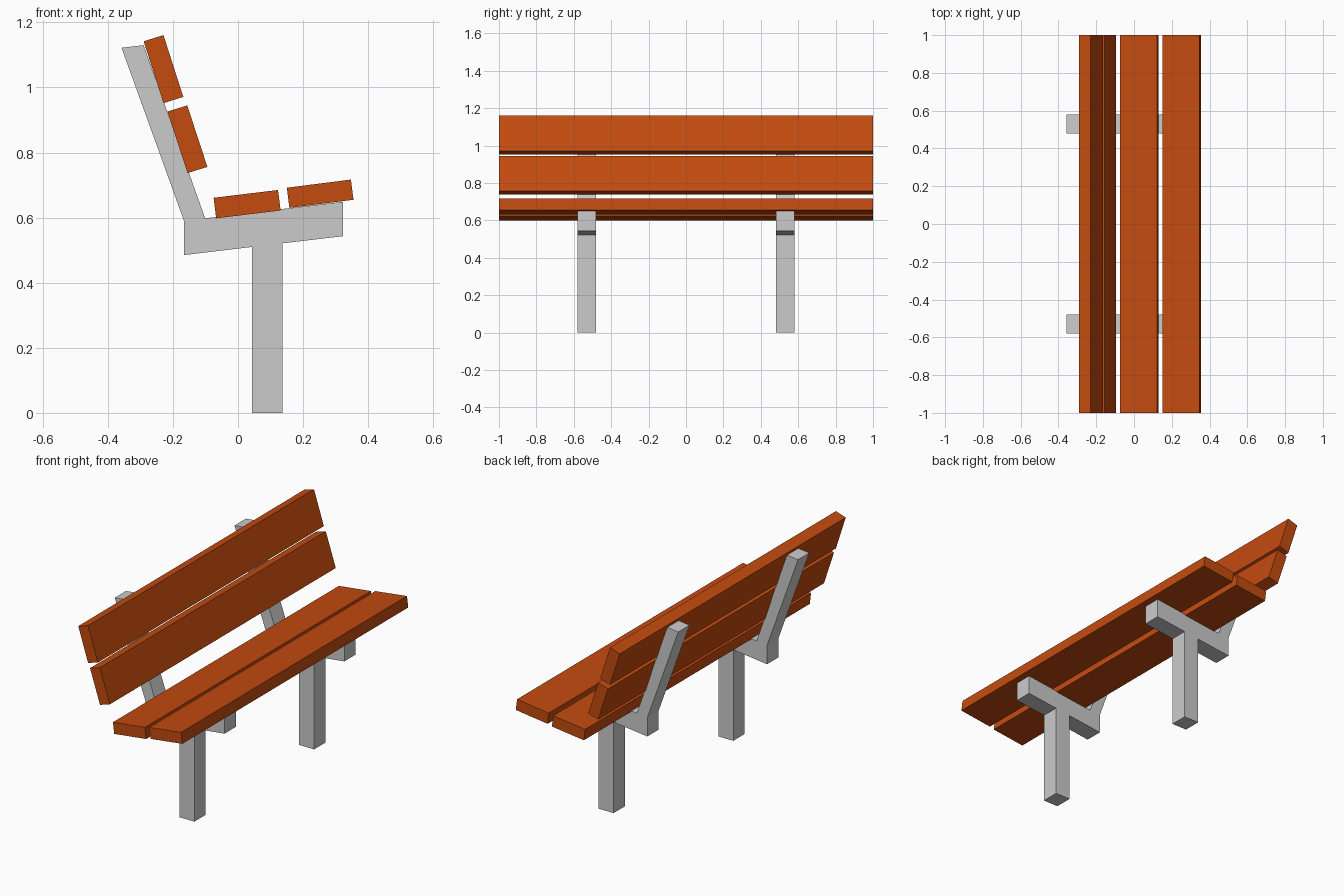
import bpy, bmesh

if "Cube" in bpy.data.objects:
    bpy.data.objects.remove(bpy.data.objects["Cube"])

wood = bpy.data.materials.new("orange_wood")
wood.diffuse_color = (0.55, 0.07, 0.005, 1)
wood.use_nodes = True
wood.node_tree.nodes["Principled BSDF"].inputs["Base Color"].default_value = wood.diffuse_color


def extrude_profile(name, points, y0, y1, material=None):
    """Closed x-z profile extruded along y."""
    bm = bmesh.new()
    face = bm.faces.new([bm.verts.new((x, y0, z)) for x, z in points])
    new = bmesh.ops.extrude_face_region(bm, geom=[face])["geom"]
    verts = [g for g in new if isinstance(g, bmesh.types.BMVert)]
    bmesh.ops.translate(bm, verts=verts, vec=(0, y1 - y0, 0))
    bmesh.ops.recalc_face_normals(bm, faces=bm.faces)
    mesh = bpy.data.meshes.new(name)
    bm.to_mesh(mesh)
    bm.free()
    obj = bpy.data.objects.new(name, mesh)
    bpy.context.collection.objects.link(obj)
    if material:
        mesh.materials.append(material)
    return obj


# Support frames: leg, seat bearer and raked back post in one profile
frame = [(0.043, 0), (0.136, 0), (0.136, 0.521), (0.323, 0.543),
         (0.323, 0.649), (-0.101, 0.598), (-0.29, 1.13), (-0.358, 1.122),
         (-0.166, 0.59), (-0.166, 0.485), (0.043, 0.510)]
for side, y in (("front", -0.53), ("rear", 0.53)):
    extrude_profile(side + "_support_frame", frame, y - 0.05, y + 0.05)

# Slats: one lower corner, the direction along the width, and the thickness
slats = {
    "seat_slat_inner": ((-0.067, 0.598), (0.198, 0.024), (-0.008, 0.063)),
    "seat_slat_outer": ((0.158, 0.630), (0.197, 0.025), (-0.008, 0.062)),
    "back_slat_lower": ((-0.155, 0.737), (0.061, 0.019), (-0.062, 0.189)),
    "back_slat_upper": ((-0.229, 0.952), (0.061, 0.019), (-0.061, 0.190)),
}
for name, ((x, z), (ax, az), (bx, bz)) in slats.items():
    section = [(x, z), (x + ax, z + az),
               (x + ax + bx, z + az + bz), (x + bx, z + bz)]
    extrude_profile(name, section, -1, 1, wood)
